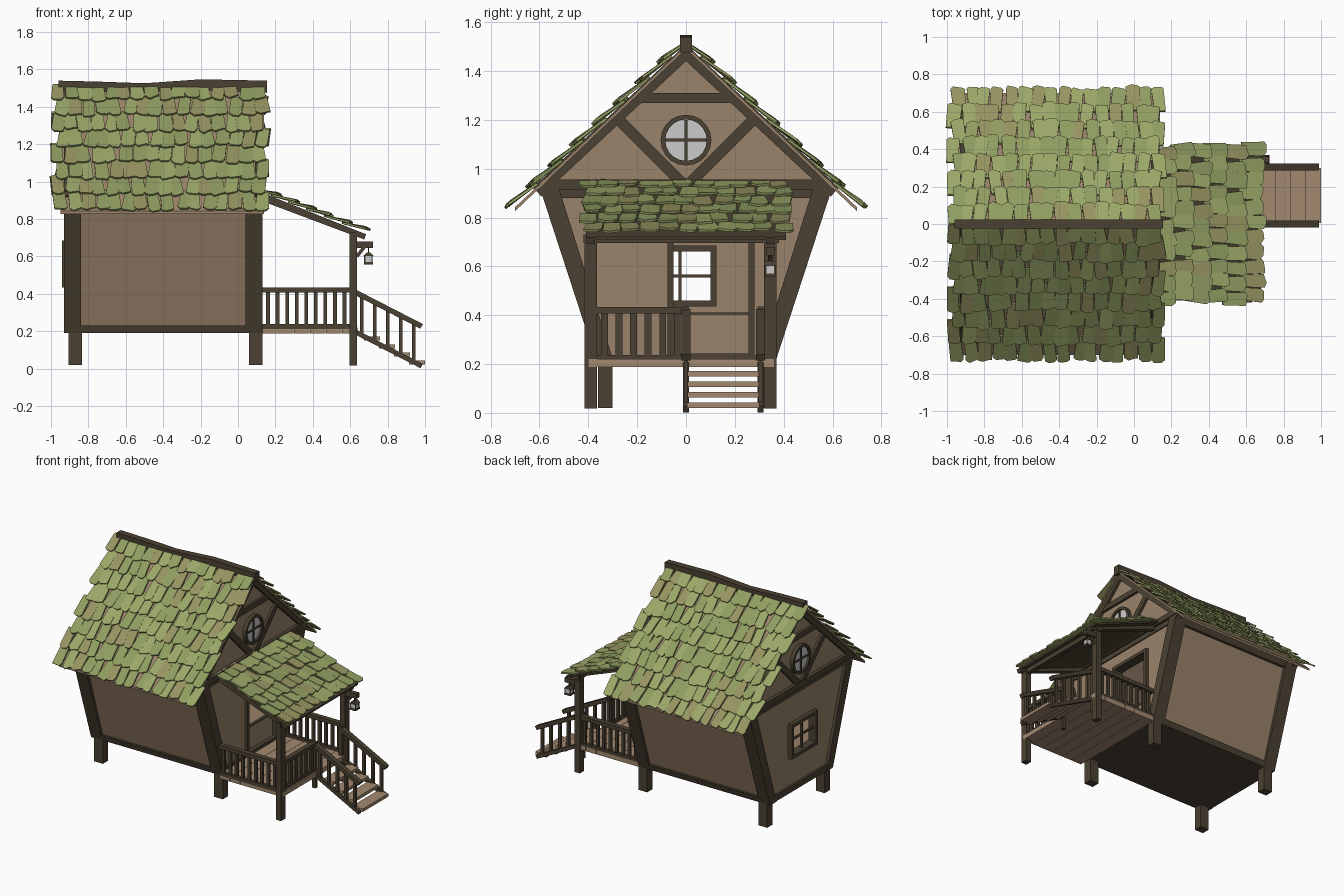
import bpy, bmesh, random
from math import sin, cos, pi
from mathutils import Vector as V

if "Cube" in bpy.data.objects:
    bpy.data.objects.remove(bpy.data.objects["Cube"])
random.seed(4)

DARK, TAN, PLANK = (.07, .053, .032, 1), (.33, .23, .145, 1), (.36, .25, .16, 1)
GREENS = [(.33, .39, .14, 1), (.28, .34, .12, 1), (.31, .30, .12, 1)]
parts, colours, mats = {}, {}, {}


def solid(name, col, pts, vec):
    """Extrude a 3D polygon along vec and add it to the named part."""
    bm = parts.setdefault(name, bmesh.new())
    colours[name] = col
    lo = [bm.verts.new(p) for p in pts]
    hi = [bm.verts.new(V(p) + vec) for p in pts]
    bm.faces.new(lo)
    bm.faces.new(hi[::-1])
    for i in range(len(pts)):
        j = (i + 1) % len(pts)
        bm.faces.new((lo[j], lo[i], hi[i], hi[j]))


def yz(name, col, pts, x0, x1):
    solid(name, col, [(x0, p[0], p[1]) for p in pts], V((x1 - x0, 0, 0)))


def xz(name, col, pts, y0, y1):
    solid(name, col, [(p[0], y0, p[1]) for p in pts], V((0, y1 - y0, 0)))


def rect(a0, a1, b0, b1):
    return [(a0, b0), (a1, b0), (a1, b1), (a0, b1)]


def bar(a, b, w):
    a, b = V(a), V(b)
    d = (b - a).normalized()
    n = V((-d.y, d.x)) * w / 2
    return [a + n, b + n, b - n, a - n]


def box(name, col, x0, x1, y0, y1, z0, z1):
    yz(name, col, rect(y0, y1, z0, z1), x0, x1)


def frame(name, x0, x1, ya, yb, za, zb, w):
    for r in ((ya, ya + w, za, zb), (yb - w, yb, za, zb), (ya, yb, zb - w, zb), (ya, yb, za, za + w)):
        yz(name, DARK, rect(*r), x0, x1)


def railing(name, plane, t, a, b, h, n, w=.02):
    """Bottom rail a-b, parallel top rail h above, n upright balusters."""
    a, b, up = V(a), V(b), V((0, h))
    plane(name, DARK, bar(a, b, .026), t - .013, t + .013)
    plane(name, DARK, bar(a + up, b + up, .028), t - .018, t + .018)
    for i in range(n):
        p = a.lerp(b, (i + .6) / (n + .2))
        plane(name, DARK, bar(p, p + up, w), t - .009, t + .009)


def shingles(name, top, down, along, length, rows, cols):
    """Overlapping ragged shingles over a slope; top is the upper corner."""
    top, down, along = V(top), V(down), V(along)
    d, u = down.normalized(), along.normalized()
    n = u.cross(d)
    n = n if n.z > 0 else -n
    rp, cp = down.length / rows, along.length / cols
    r = random.uniform
    for i in range(rows):
        for j in range(cols):
            tail = top + d * (rp * (i + 1) + r(-.014, .008)) + u * (cp * (j + .5) + r(-.008, .008) + (i % 2 - .5) * .02)
            a, w, ln = r(-.13, .13), cp * r(.45, .56), min(rp * 1.3, rp * (i + 1))
            du, uu = d * cos(a) + u * sin(a), u * cos(a) - d * sin(a)
            lift, c = r(.014, .024), r(.1, .3)
            shape = [(-w * .9, -ln, 0), (w * .9, -ln, 0), (w, -c * .07, lift), (w * .6, r(-.012, .006), lift),
                     (-w * r(.2, .7), r(-.004, .008), lift), (-w, -r(.005, .02), lift)]
            solid(f"{name}_{random.choice((0, 0, 1, 1, 2))}", None,
                  [tail + uu * x + du * y + n * z for x, y, z in shape], n * .01)


# Leaning side walls, sills, feet and floor
for s in (-1, 1):
    yz("side_wall", TAN, [(s * .345, .2), (s * .575, .93), (s * .555, .93), (s * .325, .2)], -.9, .1)
    yz("side_sill", DARK, [(s * .36, .19), (s * .372, .232), (s * .33, .232), (s * .33, .19)], -.93, .13)
    yz("wall_plate", DARK, [(s * .575, .87), (s * .6, .935), (s * .55, .935), (s * .545, .87)], -.93, .13)
    for x in (-.905, .06):
        box("foot", DARK, x, x + .07, s * .3, s * .36, .02, .2)
box("floor", DARK, -.92, .12, -.35, .35, .19, .215)

# Both gable ends: wall, corner posts, timber framing, round window
for e in (-1, 1):
    X = lambda depth: -.4 + e * (.53 - depth)
    yz("end_wall", TAN, [(-.345, .2), (.345, .2), (.585, .93), (0, 1.48), (-.585, .93)], X(.04), X(.02))
    for s in (-1, 1):
        yz("corner_post", DARK, [(s * .36, .19), (s * .603, .935), (s * .525, .935), (s * .29, .19)], X(.09), X(0))
        yz("gable_rafter", DARK, bar((s * .61, .905), (0, 1.475), .05), X(.04), X(0))
        yz("gable_brace", DARK, bar((s * .02, .945), (s * .275, 1.2), .045), X(.03), X(.003))
    yz("tie_beam", DARK, rect(-.6, .6, .915, .955), X(.05), X(-.005))
    yz("tie_beam", DARK, rect(-.54, .54, .88, .915), X(.04), X(.012))
    yz("end_sill", DARK, rect(-.35, .35, .19, .235), X(.05), X(.004))
    yz("collar_beam", DARK, rect(-.18, .18, 1.27, 1.31), X(.03), X(.002))
    ring = [(cos(i * pi / 10), sin(i * pi / 10)) for i in range(20)]
    yz("round_window_glass", None, [(c * .09, 1.117 + k * .09) for c, k in ring], X(.03), X(.008))
    for (c, k), (c2, k2) in zip(ring, ring[1:] + ring[:1]):
        yz("round_window_frame", DARK, [(f * q[0], 1.117 + f * q[1]) for f, q in
           ((.085, (c, k)), (.104, (c, k)), (.104, (c2, k2)), (.085, (c2, k2)))], X(.03), X(-.006))
    yz("round_window_bars", DARK, rect(-.006, .006, 1.03, 1.2), X(.01), X(0))
    yz("round_window_bars", DARK, rect(-.088, .088, 1.111, 1.123), X(.01), X(.001))

# Openings, rear window, doorway with lower half door
box("opening_cutter", None, -1, -.8, -.16, .11, .45, .67)
box("opening_cutter", None, 0, .2, -.06, .265, .24, .77)
frame("rear_window_frame", -.94, -.88, -.175, .125, .435, .685, .025)
box("rear_window_bars", DARK, -.92, -.905, -.031, -.019, .45, .67)
box("rear_window_bars", DARK, -.92, -.905, -.16, .11, .554, .566)
frame("door_frame", .06, .13, -.075, .28, .22, .79, .024)
box("half_door", TAN, .085, .1, -.055, .26, .24, .405)
box("half_door_cap", DARK, .082, .103, -.055, .26, .4, .412)

# Main roof and bowed ridge beam
for s in (-1, 1):
    yz("roof_boards", TAN, [(0, 1.505), (s * .7, .842), (s * .7, .826), (0, 1.489)], -.95, .14)
    shingles("roof_shingles", (-.985, s * .005, 1.505), (0, s * .71, -.675), (1.14, 0, 0), 0, 8, 16)
xz("ridge_beam", DARK, [(-.96, 1.54), (-.75, 1.535), (-.5, 1.526), (-.2, 1.547), (.155, 1.54),
                        (.155, 1.475), (-.2, 1.49), (-.5, 1.47), (-.96, 1.485)], -.024, .024)

# Porch deck, posts and roof
for i in range(6):
    box("porch_deck", PLANK, .13 + i * .085, .213 + i * .085, -.4, .36, .187, .22)
for y in (-.39, .345):
    box("porch_post", DARK, .595, .637, y - .025, y + .025, .018, .73)
    xz("porch_rafter", DARK, bar((.12, .915), (.68, .705), .03), y - .018, y + .018)
    railing("porch_side_railing", xz, y, (.13, .225), (.6, .225), .195, 9)
box("porch_beam", DARK, .598, .632, -.42, .38, .695, .73)
railing("porch_front_railing", yz, .615, (-.37, .225), (0, .225), .195, 6, .028)
xz("porch_roof_boards", DARK, [(.12, .945), (.68, .72), (.68, .707), (.12, .932)], -.41, .41)
shingles("porch_shingles", (.12, -.425, .945), (.57, 0, -.222), (0, .855, 0), 0, 6, 11)

# Stairs with sloping railings
for y in (0, .305):
    box("stair_newel", DARK, .605, .63, y - .012, y + .012, .1, .435)
    railing("stair_railing", xz, y, (.62, .2), (.982, .014), .212, 5)
for i in range(4):
    x, z = .675 + .08 * i, .172 - .043 * i
    box("stair_tread", PLANK, x, x + .085, .005, .3, z - .022, z)

# Hanging lantern on its bracket
box("lantern_bracket", DARK, .63, .722, .328, .362, .645, .68)
xz("lantern_bracket", DARK, bar((.635, .6), (.675, .65), .018), .336, .354)
box("lantern_hook", DARK, .694, .7, .342, .348, .615, .65)
box("lantern_glass", None, .678, .716, .326, .364, .568, .605)
xz("lantern_cap", DARK, [(.67, .603), (.724, .603), (.706, .622), (.688, .622)], .32, .37)
box("lantern_base", DARK, .673, .721, .321, .369, .558, .57)
for x in (.675, .713):
    for y in (.323, .361):
        box("lantern_edge", DARK, x, x + .006, y, y + .006, .565, .605)

# Turn every part into an object with its material
for name, bm in parts.items():
    bmesh.ops.recalc_face_normals(bm, faces=bm.faces)
    me = bpy.data.meshes.new(name)
    bm.to_mesh(me)
    bm.free()
    ob = bpy.data.objects.new(name, me)
    bpy.context.collection.objects.link(ob)
    col = GREENS[int(name[-1])] if "shingles" in name else colours[name]
    if col:
        if col not in mats:
            mats[col] = bpy.data.materials.new("paint")
            mats[col].diffuse_color = col
        me.materials.append(mats[col])

# Cut the door and window holes
cutter = bpy.data.objects["opening_cutter"]
cutter.hide_render = True
cutter.hide_set(True)
mod = bpy.data.objects["end_wall"].modifiers.new("openings", 'BOOLEAN')
mod.operation, mod.solver, mod.object = 'DIFFERENCE', 'EXACT', cutter

for m in bpy.data.materials:
    if m.users and not m.is_grease_pencil:
        m.use_nodes = True
        m.node_tree.nodes["Principled BSDF"].inputs["Base Color"].default_value = m.diffuse_color
